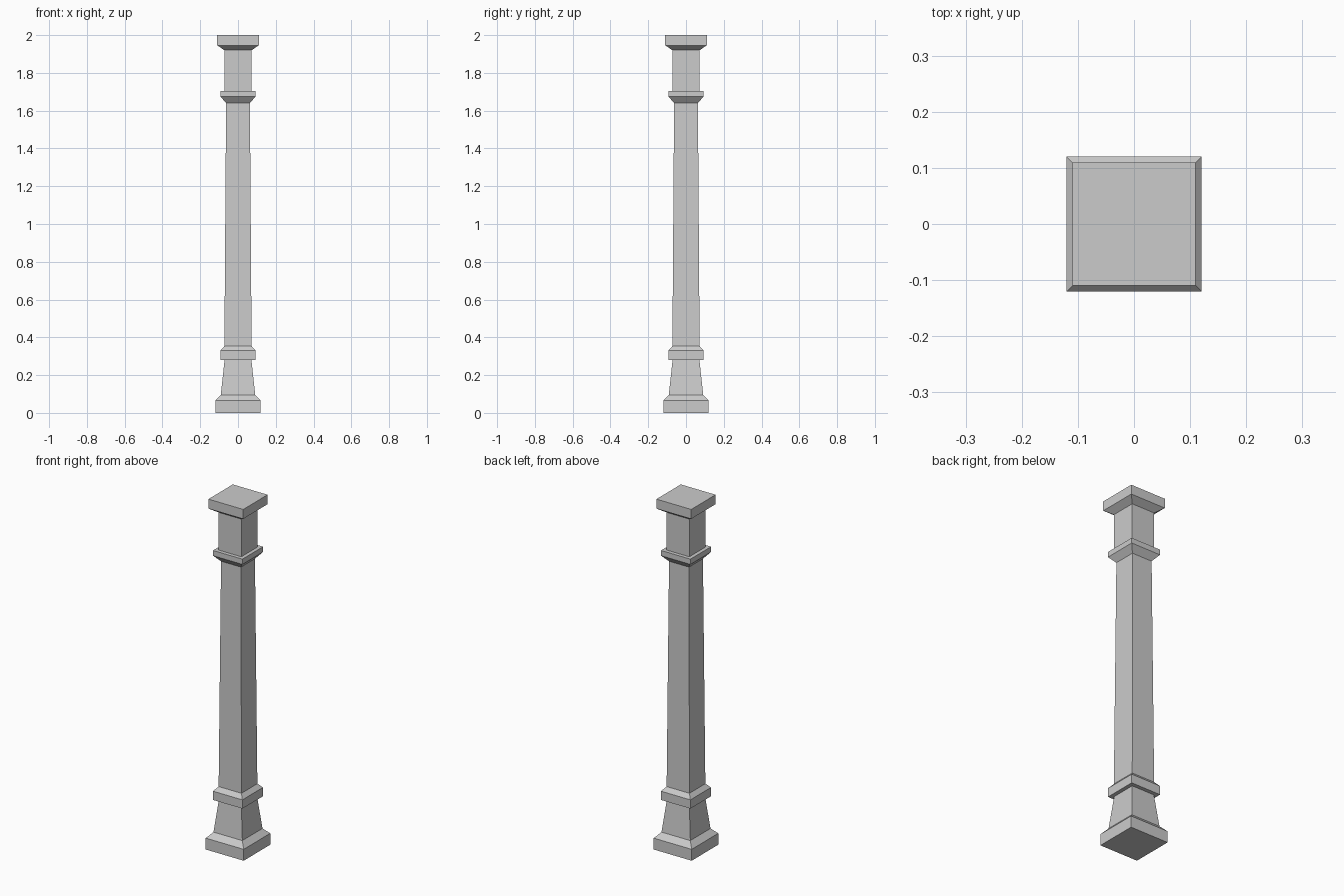
import bpy
import bmesh

if "Cube" in bpy.data.objects:
    bpy.data.objects.remove(bpy.data.objects["Cube"], do_unlink=True)

stone = bpy.data.materials.new("grey stone")
stone.use_nodes = True
grey = (0.6, 0.6, 0.6, 1)
stone.diffuse_color = grey
stone.node_tree.nodes["Principled BSDF"].inputs["Base Color"].default_value = grey

CORNERS = ((-1, -1), (1, -1), (1, 1), (-1, 1))


def square_part(name, profile):
    """Closed square solid through (half width, height) sections, bottom to top."""
    bm = bmesh.new()
    rings = [[bm.verts.new((sx * w, sy * w, z)) for sx, sy in CORNERS]
             for w, z in profile]
    bm.faces.new(rings[0][::-1])
    bm.faces.new(rings[-1])
    for low, high in zip(rings, rings[1:]):
        for i in range(4):
            j = (i + 1) % 4
            bm.faces.new((low[i], low[j], high[j], high[i]))
    mesh = bpy.data.meshes.new(name)
    bm.to_mesh(mesh)
    bm.free()
    mesh.materials.append(stone)
    obj = bpy.data.objects.new(name, mesh)
    bpy.context.collection.objects.link(obj)
    return obj


# Base: chamfered plinth, tapered pedestal and chamfered collar
square_part("plinth", [(0.12, 0), (0.12, 0.065), (0.091, 0.096)])
square_part("pedestal", [(0.091, 0.096), (0.071, 0.28)])
square_part("lower_collar", [(0.093, 0.28), (0.093, 0.33), (0.072, 0.354)])

# Slightly tapering shaft
square_part("shaft", [(0.072, 0.354), (0.063, 1.64)])

# Head: flared collar, neck and flared cap
square_part("upper_collar", [(0.063, 1.64), (0.093, 1.675), (0.093, 1.705)])
square_part("neck", [(0.072, 1.705), (0.072, 1.92)])
square_part("cap", [(0.072, 1.92), (0.11, 1.946), (0.11, 2.0)])
